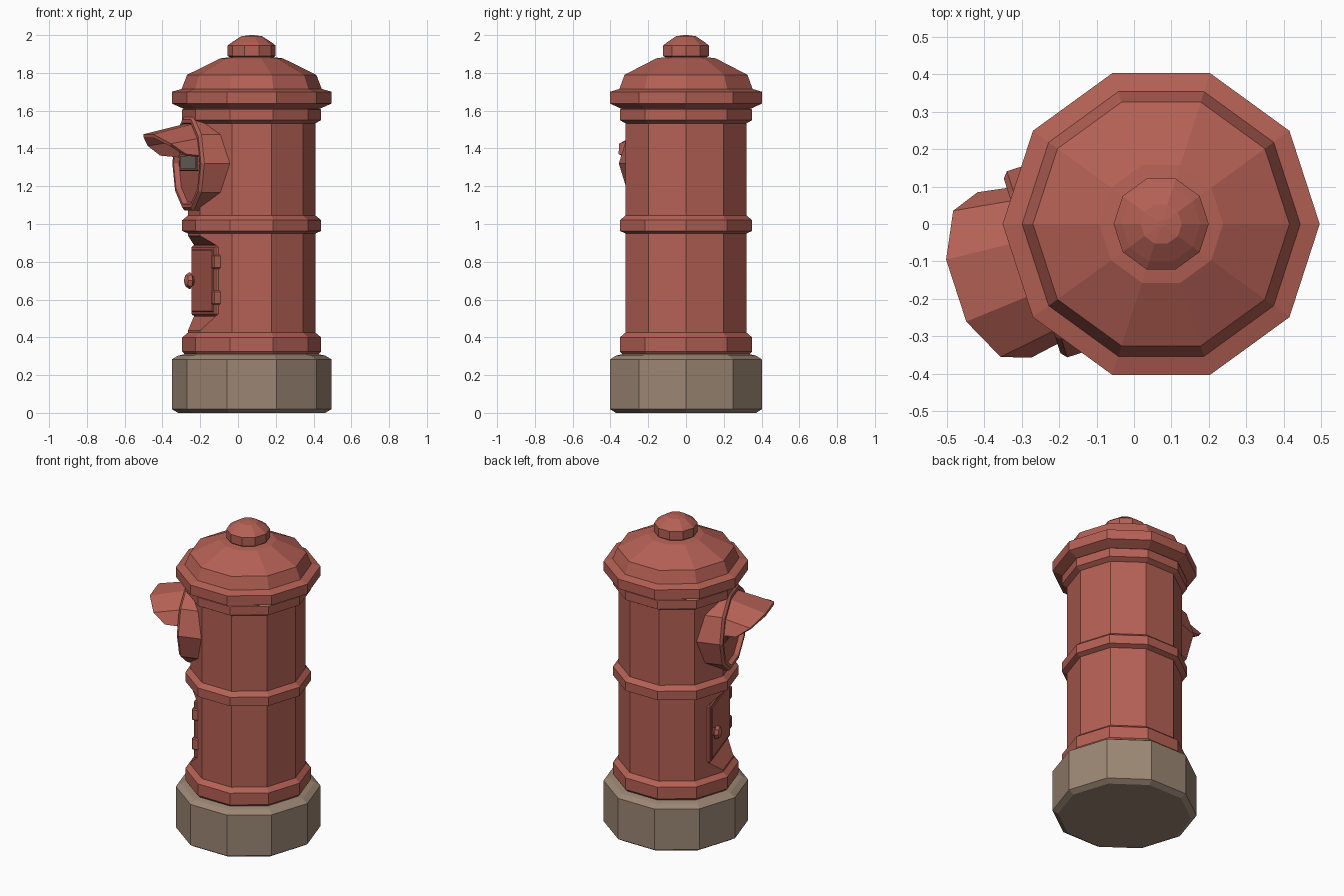
import bpy, bmesh, math
from mathutils import Matrix, Vector

if "Cube" in bpy.data.objects:
    bpy.data.objects.remove(bpy.data.objects["Cube"])

AXIS_X = 0.0725
FACING = math.radians(198)
SIDES = 10
# Local frame of the posting side: X outward, Y sideways, Z up
SIDE = Matrix.Translation((AXIS_X, 0, 0)) @ Matrix.Rotation(FACING, 4, 'Z')


def material(name, rgb):
    m = bpy.data.materials.new(name)
    m.use_nodes = True
    m.diffuse_color = (*rgb, 1)
    bsdf = next(n for n in m.node_tree.nodes if n.type == 'BSDF_PRINCIPLED')
    bsdf.inputs["Base Color"].default_value = (*rgb, 1)
    bsdf.inputs["Roughness"].default_value = 0.8
    return m


RED = material("faded red paint", (0.46, 0.118, 0.09))
STONE = material("stone", (0.33, 0.24, 0.175))
GREY = material("slot grey", (0.2, 0.17, 0.14))


def finish(name, bm, mat, matrix):
    bmesh.ops.recalc_face_normals(bm, faces=bm.faces)
    me = bpy.data.meshes.new(name)
    bm.to_mesh(me)
    bm.free()
    me.materials.append(mat)
    ob = bpy.data.objects.new(name, me)
    ob.matrix_world = matrix
    bpy.context.collection.objects.link(ob)
    return ob


def lathe(name, profile, mat, matrix, sides=SIDES):
    """Faceted turning around local Z from (radius, height) pairs, capped."""
    bm = bmesh.new()
    rings = []
    for r, z in profile:
        rings.append([bm.verts.new((r * math.cos(a), r * math.sin(a), z))
                      for a in (math.tau * i / sides for i in range(sides))])
    for low, high in zip(rings, rings[1:]):
        for i in range(sides):
            j = (i + 1) % sides
            bm.faces.new((low[i], low[j], high[j], high[i]))
    bm.faces.new(rings[0])
    bm.faces.new(rings[-1])
    return finish(name, bm, mat, matrix)


def box(name, x, y, z, mat, bevel=0.0):
    """Box on the posting side, given as ranges."""
    bm = bmesh.new()
    bmesh.ops.create_cube(bm, size=1)
    for v in bm.verts:
        v.co = [(lo + hi) / 2 + c * (hi - lo)
                for c, (lo, hi) in zip(v.co, (x, y, z))]
    if bevel:
        bmesh.ops.bevel(bm, geom=bm.edges[:], offset=bevel, segments=1,
                        affect='EDGES')
    return finish(name, bm, mat, SIDE)


UPRIGHT = Matrix.Translation((AXIS_X, 0, 0))

# Stone plinth
lathe("plinth", [(0.39, 0), (0.423, 0.02), (0.423, 0.283), (0.39, 0.303),
                 (0.33, 0.316)], STONE, UPRIGHT)

# Body with foot, middle and top rings
R, BAND = 0.337, 0.368
body = lathe("body", [
    (0.35, 0.305), (BAND, 0.325), (BAND, 0.40), (R, 0.425),
    (R, 0.95), (BAND, 0.963), (BAND, 1.02), (R, 1.045),
    (R, 1.533), (BAND, 1.55), (BAND, 1.605), (0.345, 1.62)], RED, UPRIGHT)

# Flattened recess behind the door
bm = bmesh.new()
outline = [(0.33, 0.425), (0.262, 0.51), (0.262, 0.89), (0.33, 0.945),
           (0.5, 0.945), (0.5, 0.425)]
face = bm.faces.new([bm.verts.new((d, -0.4, z)) for d, z in outline])
ext = bmesh.ops.extrude_face_region(bm, geom=[face])
for v in ext["geom"]:
    if isinstance(v, bmesh.types.BMVert):
        v.co.y = 0.4
cutter = finish("recess_cutter", bm, RED, SIDE)
cutter.hide_render = True
cut = body.modifiers.new("recess", 'BOOLEAN')
cut.operation = 'DIFFERENCE'
cut.solver = 'EXACT'
cut.object = cutter
bpy.context.view_layer.objects.active = body
bpy.ops.object.modifier_apply(modifier=cut.name)
bpy.data.objects.remove(cutter)

# Roof and finial
lathe("roof", [(0.345, 1.605), (0.365, 1.612), (0.423, 1.638), (0.423, 1.70),
               (0.371, 1.715), (0.342, 1.79), (0.165, 1.877), (0.1, 1.885)],
      RED, UPRIGHT)
lathe("finial", [(0.1, 1.87), (0.127, 1.89), (0.127, 1.945), (0.105, 1.962),
                 (0.055, 1.994), (0.01, 2.0)], RED, UPRIGHT)

# Round slot housing: a drum pointing outward with a shallow dished front
MID = 1.32
OUTWARD = SIDE @ Matrix.Translation((0, 0, MID)) @ Matrix(
    ((0, 0, 1, 0), (1, 0, 0, 0), (0, 1, 0, 0), (0, 0, 0, 1)))
lathe("slot_housing", [(0.25, 0.1), (0.261, 0.2), (0.261, 0.348),
                       (0.245, 0.362), (0.225, 0.362), (0.215, 0.335)],
      RED, OUTWARD)
box("slot_frame", (0.32, 0.352), (-0.16, 0.16), (1.28, 1.375), RED, 0.006)
box("slot_opening", (0.35, 0.356), (-0.135, 0.135), (1.295, 1.36), GREY)

# Flared hood over the slot
back = [(0.34, 0.215, 1.36), (0.345, 0.18, 1.455), (0.35, 0.07, 1.53)]
lip = [(0.44, 0.232, 1.37), (0.517, 0.205, 1.425), (0.575, 0.087, 1.475)]


def arch(half):
    return half + [(d, -t, z) for d, t, z in reversed(half)]


bm = bmesh.new()
rows = []
for half in (back, lip):
    rows.append([bm.verts.new(p) for p in arch(half)])
under = Vector((0, 0, MID))
for row in list(rows):
    inner = []
    for v in row:
        inward = Vector((0, -v.co.y, MID - 0.05 - v.co.z)).normalized()
        inner.append(bm.verts.new(v.co + inward * 0.02))
    rows.append(inner)
top_back, top_lip, low_back, low_lip = rows
loop = [top_back, top_lip, low_lip, low_back]
for a, b in zip(loop, loop[1:] + loop[:1]):
    for i in range(len(a) - 1):
        bm.faces.new((a[i], a[i + 1], b[i + 1], b[i]))
for end in (0, -1):
    bm.faces.new([row[end] for row in loop])
finish("slot_hood", bm, RED, SIDE)

# Collection door, raised panel, hinges and knob
box("door", (0.225, 0.272), (-0.2, 0.2), (0.515, 0.885), RED, 0.008)
box("door_panel", (0.26, 0.277), (-0.18, 0.18), (0.535, 0.865), RED, 0.004)
for label, z in (("lower", 0.61), ("upper", 0.80)):
    box(label + "_hinge", (0.235, 0.282), (0.17, 0.212), (z - 0.037, z + 0.037),
        RED, 0.006)
KNOB = OUTWARD @ Matrix.Translation((-0.15, 0.70 - MID, 0))
lathe("door_knob", [(0.025, 0.26), (0.025, 0.283), (0.046, 0.295),
                    (0.034, 0.315), (0.01, 0.325)], RED, KNOB, 8)
